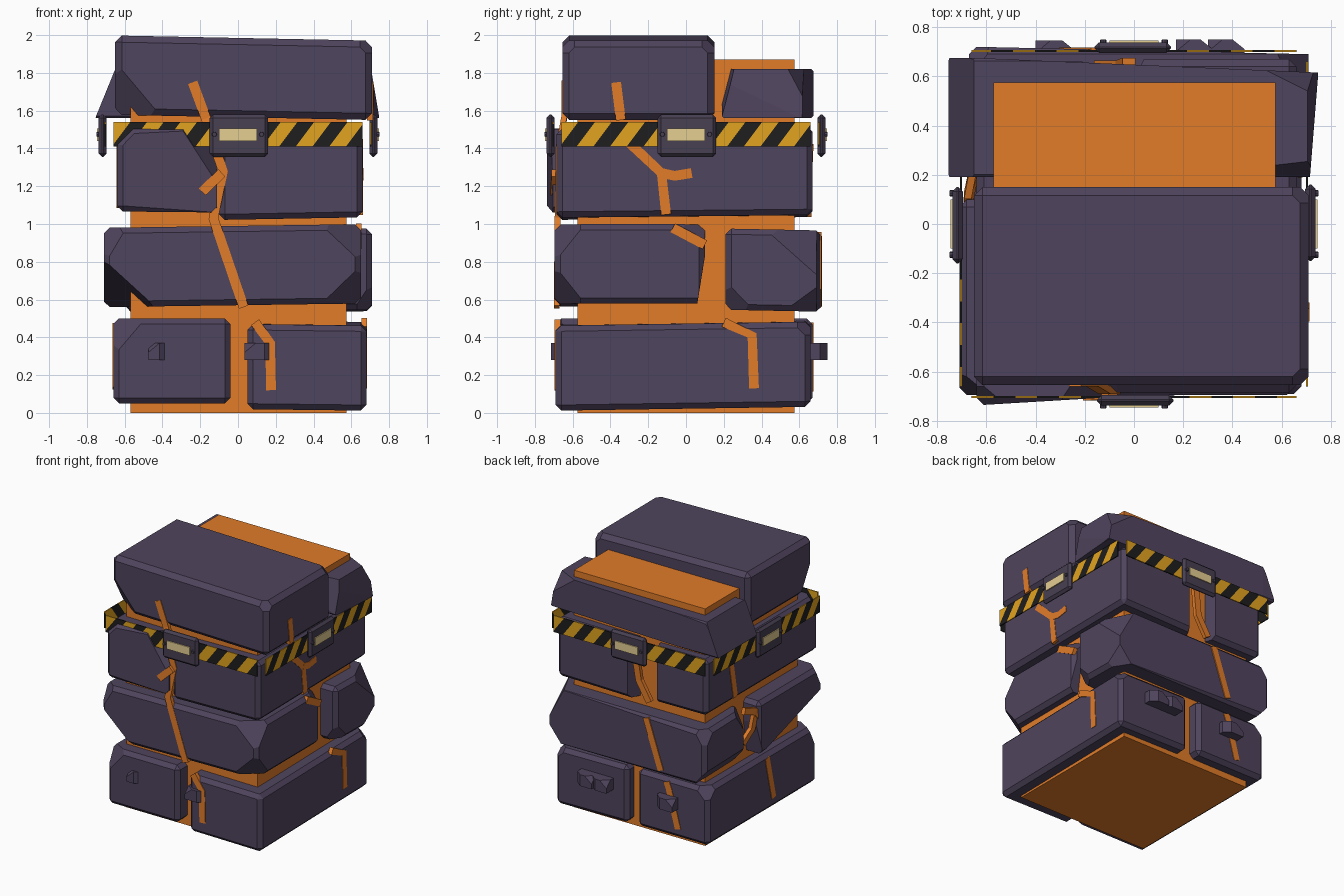
import bpy, bmesh, math
from mathutils import Vector, Matrix

if "Cube" in bpy.data.objects:
    bpy.data.objects.remove(bpy.data.objects["Cube"])


def material(name, rgb):
    m = bpy.data.materials.new(name)
    m.use_nodes = True
    m.diffuse_color = (*rgb, 1)
    m.node_tree.nodes["Principled BSDF"].inputs["Base Color"].default_value = (*rgb, 1)
    return m


STONE = material("purple stone", (0.078, 0.058, 0.11))
ORANGE = material("glowing orange", (0.75, 0.20, 0.022))
YELLOW = material("warning yellow", (0.76, 0.37, 0.014))
BLACK = material("stripe black", (0.013, 0.013, 0.014))
METAL = material("dark metal", (0.064, 0.05, 0.085))
LAMP = material("pale lamp", (0.78, 0.62, 0.29))


def finish(name, bm, mats):
    bmesh.ops.recalc_face_normals(bm, faces=bm.faces)
    me = bpy.data.meshes.new(name)
    bm.to_mesh(me)
    bm.free()
    ob = bpy.data.objects.new(name, me)
    bpy.context.collection.objects.link(ob)
    for m in mats:
        me.materials.append(m)
    return ob


def box_bm(x, y, z):
    bm = bmesh.new()
    bmesh.ops.create_cube(bm, size=1)
    for v in bm.verts:
        v.co = Vector(r[0] + (c + 0.5) * (r[1] - r[0]) for r, c in zip((x, y, z), v.co))
    return bm


def block(name, x, y, z, cuts=(), tilt=(0, 0), mat=STONE, bevel=0.03):
    """Bevelled box; each cut is (corner signs, sizes), a zero sign cuts along that axis."""
    bm = box_bm(x, y, z)
    if bevel:
        bmesh.ops.bevel(bm, geom=bm.edges[:], offset=bevel, segments=1,
                        profile=0.5, affect='EDGES')
    for signs, sizes in cuts:
        n = Vector(s / a if s else 0 for s, a in zip(signs, sizes))
        corner = Vector(r[1] if s > 0 else r[0] for s, r in zip(signs, (x, y, z)))
        axis = next(i for i in range(3) if signs[i])
        corner[axis] -= signs[axis] * sizes[axis]
        res = bmesh.ops.bisect_plane(bm, geom=bm.verts[:] + bm.edges[:] + bm.faces[:],
                                     plane_co=corner, plane_no=n, clear_outer=True)
        edges = [e for e in res["geom_cut"] if isinstance(e, bmesh.types.BMEdge)]
        bmesh.ops.holes_fill(bm, edges=edges)
    for v in bm.verts:
        v.co.z += tilt[0] * v.co.x + tilt[1] * v.co.y
    return finish(name, bm, [mat])


# Glowing core
block("core", (-0.57, 0.575), (-0.575, 0.575), (0, 1.87), mat=ORANGE, bevel=0)

# Bottom course: two blocks running front to back
block("bottom_block_right", (-0.66, -0.04), (-0.69, 0.67), (0.05, 0.5),
      [((-1, -1, 1), (0.17, 0.1, 0.2)), ((-1, 1, 1), (0.12, 0.12, 0.12))])
block("bottom_block_left", (0.05, 0.68), (-0.69, 0.66), (0.03, 0.48),
      [((1, 1, 1), (0.1, 0.1, 0.1))], (-0.012, 0.015))

# Second course: two blocks running side to side
block("second_block_front", (-0.71, 0.65), (-0.695, 0.10), (0.57, 0.99),
      [((-1, -1, -1), (0.27, 0.8, 0.25)), ((-1, -1, 1), (0.12, 0.1, 0.2)),
       ((1, -1, 1), (0.21, 0.16, 0.2)), ((1, -1, -1), (0.21, 0.16, 0.2)),
       ((1, 1, 1), (0.1, 0.15, 0.13)), ((0, 1, -1), (1, 0.04, 0.25))], (0.014, 0))
block("second_block_back", (-0.67, 0.71), (0.21, 0.72), (0.55, 0.98),
      [((1, 1, 1), (0.14, 0.3, 0.26)), ((1, -1, -1), (0.1, 0.15, 0.15)),
       ((1, 1, -1), (0.12, 0.2, 0.15)), ((-1, 1, 1), (0.1, 0.12, 0.14)),
       ((-1, 0, -1), (0.1, 1, 0.12)), ((1, 1, 0), (1.35, 0.03, 1)),
       ((-1, -1, 1), (0.1, 0.14, 0.2))], (0, -0.02))

# Third course: two blocks running front to back
block("third_block_right", (-0.64, -0.11), (-0.735, 0.66), (1.06, 1.5),
      [((1, -1, 0), (0.5, 0.03, 1)), ((1, -1, 1), (0.2, 0.3, 0.32)),
       ((-1, -1, 1), (0.12, 0.1, 0.12)), ((1, 1, 0), (0.1, 0.3, 1))], (-0.01, 0))
block("third_block_left", (-0.10, 0.66), (-0.685, 0.67), (1.03, 1.5),
      [((-1, 1, 0), (0.14, 0.3, 1))], (0.018, 0.01))

# Top course
block("top_block_front", (-0.65, 0.71), (-0.655, 0.15), (1.565, 1.985),
      [((-1, -1, -1), (0.24, 0.16, 0.28)), ((1, 1, 1), (0.1, 0.1, 0.1)),
       ((1, -1, 1), (0.1, 0.1, 0.1))], (-0.02, 0), bevel=0.035)
block("top_block_back", (-0.76, 0.755), (0.19, 0.675), (1.56, 1.82),
      [((-1, 0, 1), (0.11, 1, 0.27)), ((1, 0, 1), (0.05, 1, 0.3)),
       ((1, -1, 1), (0.6, 0.07, 0.27)), ((1, 1, 1), (0.32, 0.16, 0.26)),
       ((1, 1, 0), (1.4, 0.06, 1)), ((1, -1, 0), (0.04, 0.5, 1)),
       ((-1, 1, 1), (0.12, 0.1, 0.2))], bevel=0.012)

# Small rock lumps on the bottom course
for name, x, y in (("front_lump_right", (-0.475, -0.365), (-0.71, -0.6)),
                   ("front_lump_left", (0.035, 0.19), (-0.715, -0.6)),
                   ("back_lump_right", (-0.40, -0.24), (0.6, 0.745)),
                   ("back_lump_left_a", (0.17, 0.32), (0.6, 0.75)),
                   ("back_lump_left_b", (0.30, 0.45), (0.6, 0.75))):
    out = 1 if y[1] > 0 else -1
    block(name, x, y, (0.28, 0.37),
          [((-1, out, 1), (0.06, 0.05, 0.05)), ((1, out, 0), (0.05, 0.04, 1))], bevel=0)


# Side helper: parts are made on the front, then turned to their side
def turn(ob, side):
    ob.data.transform(Matrix.Rotation(side * math.pi / 2, 4, 'Z'))
    return ob


def crack(name, side, points, width=0.052, depth=0.03):
    """Ribbon through (along, height, outward) points lying on one side."""
    bm = bmesh.new()
    rings = []
    for i, (u, z, d) in enumerate(points):
        a, b = points[max(i - 1, 0)], points[min(i + 1, len(points) - 1)]
        t = Vector((b[0] - a[0], b[1] - a[1])).normalized() * width / 2
        rings.append([bm.verts.new((u + s * t.y, -(d - k), z - s * t.x))
                      for s, k in ((-1, 0), (1, 0), (1, depth), (-1, depth))])
    for r, q in zip(rings, rings[1:]):
        for i in range(4):
            j = (i + 1) % 4
            bm.faces.new((r[i], r[j], q[j], q[i]))
    bm.faces.new(rings[0])
    bm.faces.new(rings[-1])
    turn(finish(name, bm, [ORANGE]), side)


# Cracks, split by course: front, left, back, right
crack("front_crack_upper", 0, [(-0.24, 1.75, 0.66), (-0.17, 1.56, 0.66), (-0.12, 1.4, 0.69),
                               (-0.08, 1.28, 0.69), (-0.13, 1.03, 0.695), (0.03, 0.56, 0.70)])
crack("front_crack_branch", 0, [(-0.085, 1.27, 0.712), (-0.19, 1.17, 0.718)])
crack("front_crack_lower", 0, [(0.09, 0.48, 0.695), (0.17, 0.37, 0.695), (0.175, 0.12, 0.695)])
crack("left_crack_top", 1, [(-0.37, 1.75, 0.714), (-0.345, 1.55, 0.714)])
crack("left_crack_middle", 1, [(-0.30, 1.43, 0.663), (-0.13, 1.27, 0.663), (-0.105, 1.05, 0.663)])
crack("left_crack_branch", 1, [(-0.13, 1.27, 0.664), (-0.06, 1.255, 0.664), (0.03, 1.27, 0.664)])
crack("left_crack_second", 1, [(-0.07, 0.98, 0.654), (0.10, 0.89, 0.654)])
crack("left_crack_lower", 1, [(0.2, 0.48, 0.684), (0.35, 0.41, 0.684), (0.36, 0.13, 0.684)])
crack("back_crack_third", 2, [(0.02, 1.42, 0.675), (0.05, 1.2, 0.665), (0.14, 1.05, 0.665)])
crack("back_crack_second", 2, [(0.15, 0.95, 0.717), (0.28, 0.57, 0.718)])
crack("back_crack_lower", 2, [(0.30, 0.47, 0.674), (0.32, 0.42, 0.674), (0.4, 0.12, 0.674)])
crack("right_crack_third", 3, [(-0.36, 1.42, 0.644), (-0.30, 1.09, 0.644)])
crack("right_crack_second", 3, [(-0.22, 0.95, 0.67), (-0.12, 0.92, 0.69), (0.02, 0.78, 0.70)])
crack("right_crack_branch", 3, [(-0.10, 0.92, 0.69), (-0.13, 0.78, 0.68), (-0.22, 0.69, 0.66)])
crack("right_crack_lower", 3, [(0.07, 0.47, 0.664), (0.08, 0.42, 0.664), (0.15, 0.13, 0.664)])

# Hazard band, housing, lamp and bolts on every side
PERIOD, SLANT, MID, START = 0.177, 0.75, 1.475, 0.089
for side, label in enumerate(("front", "left", "back", "right")):
    bm = box_bm((-0.66, 0.66), (-0.708, -0.699), (1.41, 1.54))
    for k in range(-10, 9):
        bmesh.ops.bisect_plane(bm, geom=bm.verts[:] + bm.edges[:] + bm.faces[:],
                               plane_co=(START + k * PERIOD / 2, 0, MID),
                               plane_no=(1, 0, -SLANT))
    for f in bm.faces:
        c = f.calc_center_median()
        phase = (c.x - SLANT * (c.z - MID) - START) / (PERIOD / 2)
        f.material_index = math.floor(phase) % 2
    turn(finish(label + "_hazard_band", bm, [BLACK, YELLOW]), side)

    turn(block(label + "_lamp_housing", (-0.15, 0.16), (-0.738, -0.695), (1.355, 1.58),
               mat=METAL, bevel=0.018), side)
    turn(block(label + "_lamp", (-0.1, 0.1), (-0.746, -0.73), (1.44, 1.505),
               mat=LAMP, bevel=0), side)
    for s in (-1, 1):
        bm = bmesh.new()
        bmesh.ops.create_cone(bm, cap_ends=True, segments=8, radius1=0.014, radius2=0.012,
                              depth=0.02, matrix=Matrix.Translation((s * 0.125, -0.74, MID))
                              @ Matrix.Rotation(math.pi / 2, 4, 'X'))
        turn(finish(label + ("_bolt_a" if s < 0 else "_bolt_b"), bm, [METAL]), side)
